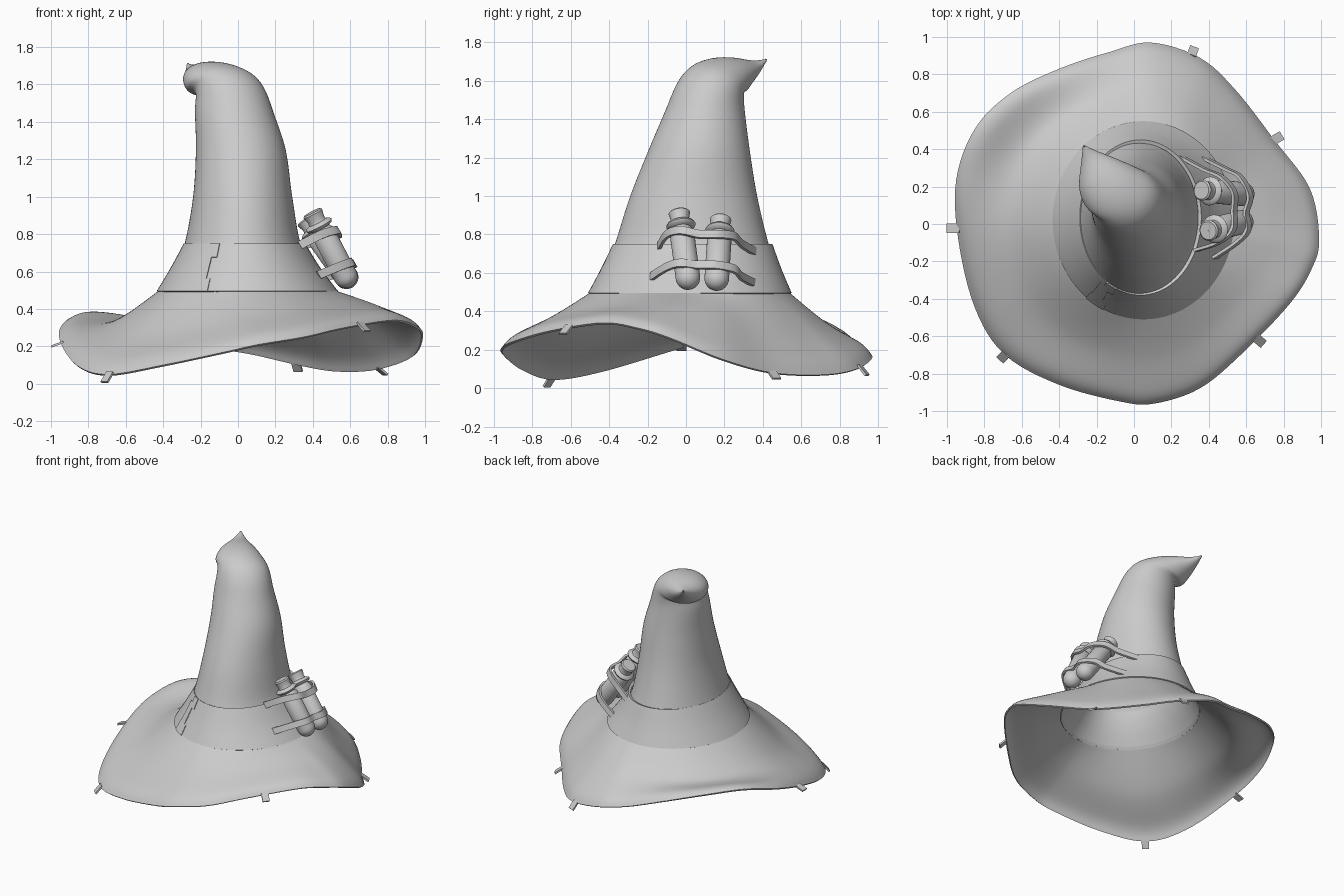
import bpy
from math import cos, sin, atan2, radians, pi
from mathutils import Vector, Matrix

cube = bpy.data.objects.get("Cube")
if cube:
    bpy.data.objects.remove(cube, do_unlink=True)

grey = bpy.data.materials.new("plain_grey")
grey.use_nodes = True
tone = (0.6, 0.6, 0.6, 1)
grey.diffuse_color = tone
grey.node_tree.nodes["Principled BSDF"].inputs["Base Color"].default_value = tone


def smooth_path(points, steps, cyclic=False):
    """Sample a smooth curve that passes through all points."""
    pts = [Vector(p) for p in points]
    n = len(pts)
    pick = (lambda i: pts[i % n]) if cyclic else (lambda i: pts[max(0, min(n - 1, i))])
    out = []
    for i in range(n if cyclic else n - 1):
        a, b, c, d = (pick(i + k) for k in (-1, 0, 1, 2))
        for s in range(steps):
            t = s / steps
            out.append(b + (c - a) * (t / 2) + (a * 2 - b * 5 + c * 4 - d) * (t * t / 2)
                       + (b * 3 - a - c * 3 + d) * (t ** 3 / 2))
    return out if cyclic else out + [pts[-1]]


def make_object(name, verts, faces, thickness=0, offset=-1):
    mesh = bpy.data.meshes.new(name)
    mesh.from_pydata(verts, [], faces)
    mesh.materials.append(grey)
    obj = bpy.data.objects.new(name, mesh)
    bpy.context.collection.objects.link(obj)
    bpy.ops.object.select_all(action='DESELECT')
    obj.select_set(True)
    bpy.context.view_layer.objects.active = obj
    if thickness:
        solid = obj.modifiers.new("thickness", 'SOLIDIFY')
        solid.thickness = thickness
        solid.offset = offset
        bpy.ops.object.modifier_apply(modifier=solid.name)
    bpy.ops.object.shade_smooth_by_angle(angle=radians(40))
    return obj


def loft(name, rings, thickness=0, closed=True, offset=-1):
    """Skin a list of equally long rings of points."""
    n = len(rings[0])
    faces = [(r * n + i, r * n + (i + 1) % n, (r + 1) * n + (i + 1) % n, (r + 1) * n + i)
             for r in range(len(rings) - 1) for i in range(n if closed else n - 1)]
    return make_object(name, [p for ring in rings for p in ring], faces, thickness, offset)


lean = Vector((-0.6, 0.8, 0))
lean_axis = Vector((0, 0, 1)).cross(lean)


def crown_ring(values, angles):
    """Ellipse from centre, two radii and a lean towards the drooping tip."""
    x, y, z, rx, ry, tilt = values
    turn = Matrix.Rotation(radians(tilt), 3, lean_axis)
    ring = []
    for a in angles:
        p = Vector((rx * cos(a), ry * sin(a), 0))
        p -= lean * p.dot(lean) * tilt / 200
        ring.append(Vector((x, y, z)) + turn @ p)
    return ring


# Wavy brim edge: x, y, height, and height halfway in
edge = smooth_path([
    (.99, -.08, .26, .42), (.94, .19, .15, .38), (.75, .45, .08, .33), (.54, .72, .07, .31),
    (.35, .89, .10, .32), (.09, .97, .16, .34), (-.13, .92, .2, .34), (-.4, .83, .28, .34),
    (-.66, .7, .35, .34), (-.85, .51, .37, .34), (-.95, .24, .3, .34), (-.94, -.08, .2, .33),
    (-.85, -.45, .09, .29), (-.69, -.7, .05, .27), (-.4, -.86, .1, .3), (-.07, -.95, .17, .35),
    (.11, -.96, .21, .37), (.35, -.88, .25, .39), (.57, -.7, .3, .41), (.83, -.43, .34, .43),
    (.95, -.24, .31, .43)], 6, True)
angles = [atan2(p[1], p[0]) for p in edge]

# Crown outline, from the band up to the bent tip
crown = [(.05, .02, .5, .47, .515, 0), (.037, .025, .62, .375, .45, 0),
         (.025, .03, .75, .31, .4, 0), (.025, .04, 1, .265, .33, 0),
         (.015, .07, 1.25, .24, .26, 0), (-.02, .1, 1.45, .21, .205, 0),
         (-.04, .125, 1.55, .19, .185, 10), (-.07, .155, 1.6, .175, .175, 25),
         (-.13, .2, 1.625, .165, .165, 40), (-.19, .27, 1.645, .125, .125, 60),
         (-.24, .36, 1.675, .05, .05, 60), (-.27, .42, 1.71, .004, .004, 60)]
base = crown_ring(crown[0], angles)

# Hat: brim and crown in one skin
columns = []
for b, p in zip(base, edge):
    rim = Vector(p[:3])
    mid = b.lerp(rim, 0.45)
    mid.z = p[3]
    near = b.lerp(rim, 0.87)
    near.z = p[3] * 0.25 + p[2] * 0.75 + 0.02
    columns.append(smooth_path([rim, near, mid, b], 8))
hat_rings = [list(r) for r in zip(*columns)]
hat_rings += [crown_ring(v, angles) for v in smooth_path(crown, 6)[1:]]
loft("hat", hat_rings, 0.012)

# Hat band
even = [2 * pi * i / 96 for i in range(96)]
band = smooth_path([(.05, .02, .495, .485, .53, 0), (.04, .027, .62, .4, .47, 0),
                    (.035, .035, .75, .325, .415, 0)], 5)
loft("hat_band", [crown_ring(v, even) for v in band], 0.02)


def band_point(a, z, lift):
    x, y, h, rx, ry, _ = min(band, key=lambda v: abs(v[2] - z))
    return Vector((x + (rx + lift) * cos(a), y + (ry + lift) * sin(a), h))


# Thin stepped flap on the front of the band
for name, a0, a1, low, high in (("flap_top", 236, 246, .68, .75), ("flap_middle", 232, 241, .57, .7),
                                ("flap_bottom", 231, 244, .5, .57)):
    rows = [[band_point(radians(a0 + (a1 - a0) * i / 4), z, 0.005) for i in range(5)]
            for z in (low, (low + high) / 2, high)]
    loft(name, rows, 0.008, False)


# Vials: rounded bottom, collar and stopper
def vial(name, bottom, top):
    bottom, top = Vector(bottom), Vector(top)
    length = (top - bottom).length
    turn = (top - bottom).to_track_quat('Z', 'Y')
    r = 0.064
    profile = [(max(r * sin(t * pi / 16), 0.001), -r * cos(t * pi / 16)) for t in range(9)]
    profile += [(r, .7 * length), (.05, .76 * length), (.07, .78 * length), (.077, .81 * length),
                (.07, .84 * length), (.05, .86 * length), (.047, .9 * length),
                (.056, length), (.048, length + .008), (.001, length + .008)]
    loft(name, [[bottom + turn @ Vector((q * cos(a), q * sin(a), h)) for a in even[::3]]
                for q, h in profile])


vial("vial_front", (.575, .01, .575), (.4, -.035, .91))
vial("vial_back", (.58, .16, .57), (.365, .18, .875))

# Straps holding the vials to the band
across = Vector((-.5, 0, .86)) * 0.023
straps = {
    "strap_upper": [(.33, -.14, .74), (.45, -.1, .8), (.53, -.03, .82), (.535, .07, .8),
                    (.535, .17, .8), (.47, .25, .79), (.38, .29, .75), (.25, .36, .71)],
    "strap_lower": [(.43, -.18, .58), (.55, -.1, .63), (.61, -.03, .65), (.6, .06, .64),
                    (.62, .15, .64), (.57, .25, .62), (.5, .29, .58), (.34, .37, .54)]}
for name, points in straps.items():
    path = smooth_path(points, 5)
    loft(name, [[p - across for p in path], [p + across for p in path]], 0.016, False, 0)

# Small tags hanging from the brim edge
for i, (degrees, drop) in enumerate(((70, 50), (30, 35), (-41, 40), (226, 50), (180, 20))):
    a = radians(degrees)
    out = Vector((cos(a), sin(a), 0))
    side = Vector((-sin(a), cos(a), 0)) * 0.025
    rim = Vector(max(edge, key=lambda p: Vector(p[:2]).normalized().dot(out.xy))[:3])
    fall = out * cos(radians(drop)) - Vector((0, 0, sin(radians(drop))))
    start, end = rim - fall * 0.015, rim + fall * 0.055
    loft("tag_%d" % (i + 1), [[start - side, start + side], [end - side, end + side]],
         0.012, False, 0)
